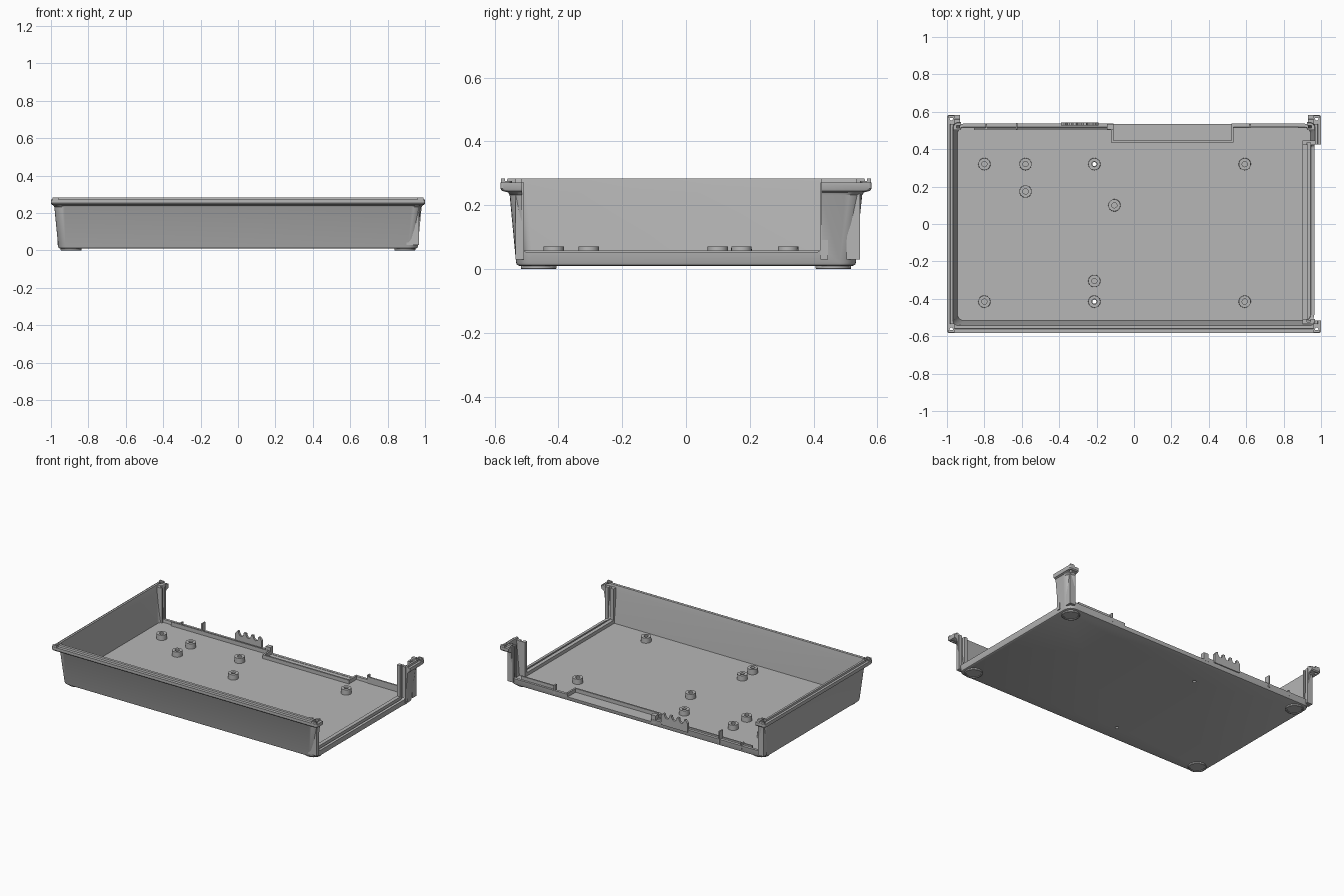
import bpy, bmesh, math

if "Cube" in bpy.data.objects:
    bpy.data.objects.remove(bpy.data.objects["Cube"])

grey = bpy.data.materials.new("plain grey")
grey.diffuse_color = (0.47, 0.47, 0.47, 1)
grey.use_nodes = True
grey.node_tree.nodes["Principled BSDF"].inputs["Base Color"].default_value = grey.diffuse_color


def finish(bm, name):
    bmesh.ops.recalc_face_normals(bm, faces=bm.faces)
    me = bpy.data.meshes.new(name)
    bm.to_mesh(me)
    bm.free()
    me.materials.append(grey)
    ob = bpy.data.objects.new(name, me)
    bpy.context.collection.objects.link(ob)
    return ob


def box(name, x0, x1, y0, y1, z0, z1):
    bm = bmesh.new()
    bmesh.ops.create_cube(bm, size=1)
    for v in bm.verts:
        v.co = ((x0 + x1) / 2 + v.co.x * (x1 - x0), (y0 + y1) / 2 + v.co.y * (y1 - y0),
                (z0 + z1) / 2 + v.co.z * (z1 - z0))
    return finish(bm, name)


def loft(name, rings, cap=True, closed=False):
    """Skin a list of equal-length point rings."""
    bm = bmesh.new()
    vs = [[bm.verts.new(p) for p in r] for r in rings]
    n = len(vs[0])
    pairs = list(zip(vs, vs[1:])) + ([(vs[-1], vs[0])] if closed else [])
    for a, b in pairs:
        for i in range(n):
            j = (i + 1) % n
            bm.faces.new((a[i], a[j], b[j], b[i]))
    if cap and not closed:
        bm.faces.new(vs[0])
        bm.faces.new(vs[-1])
    return finish(bm, name)


def rounded(hx, hy, r, z, seg=6):
    pts = []
    for k, (sx, sy) in enumerate([(1, 1), (-1, 1), (-1, -1), (1, -1)]):
        for i in range(seg + 1):
            a = math.pi / 2 * (k + i / seg)
            pts.append((sx * (hx - r) + r * math.cos(a), sy * (hy - r) + r * math.sin(a), z))
    return pts


def circle(x, y, r, z, n=24):
    return [(x + r * math.cos(2 * math.pi * i / n), y + r * math.sin(2 * math.pi * i / n), z)
            for i in range(n)]


def cut(target, cutter):
    m = target.modifiers.new("cut", 'BOOLEAN')
    m.operation, m.solver, m.object = 'DIFFERENCE', 'EXACT', cutter
    cutter.hide_render = True
    cutter.hide_viewport = False
    bpy.context.view_layer.objects.active = target
    bpy.ops.object.modifier_apply(modifier=m.name)
    bpy.data.objects.remove(cutter)


def prism(name, pts, axis, a, b):
    """Extrude a 2D outline along x or y."""
    put = (lambda p, t: (t, p[0], p[1])) if axis == 'x' else (lambda p, t: (p[0], t, p[1]))
    return loft(name, [[put(p, a) for p in pts], [put(p, b) for p in pts]])


# Tapered tray: half x, half y, corner radius, height, from underside over the rim to the floor
FLOOR = 0.035
profile = [(0.952, 0.523, 0.045, 0.010), (0.958, 0.530, 0.050, 0.013), (0.961, 0.533, 0.052, 0.020),
           (0.982, 0.553, 0.055, 0.232), (0.986, 0.558, 0.045, 0.240), (0.997, 0.577, 0.015, 0.245),
           (1.000, 0.582, 0.010, 0.252), (1.000, 0.582, 0.010, 0.271), (0.984, 0.562, 0.012, 0.271),
           (0.982, 0.560, 0.012, 0.283), (0.968, 0.542, 0.025, 0.283), (0.963, 0.536, 0.035, 0.240),
           (0.944, 0.516, 0.035, FLOOR)]
tray = loft("tray", [rounded(hx, hy, r, z) for hx, hy, r, z in profile])

# Right side opening with rounded lower corners
r, ya, yb, zb = 0.02, -0.515, 0.425, 0.052
side = [(yb, 0.4), (ya, 0.4)]
for cy, a0 in ((ya + r, math.pi), (yb - r, 1.5 * math.pi)):
    side += [(cy + r * math.cos(a0 + i * math.pi / 10), zb + r + r * math.sin(a0 + i * math.pi / 10))
             for i in range(6)]
cut(tray, prism("side_cutter", side, 'x', 0.88, 1.1))

# Back opening, connector recess and corner gaps in the tongue
cut(tray, box("back_cutter", -0.93, 0.93, 0.47, 0.7, 0.055, 0.4))
cut(tray, box("recess_cutter", -0.11, 0.52, 0.46, 0.7, FLOOR + 0.002, 0.4))
for sx in (-1, 1):
    for sy in (-1, 1):
        cx, cy = sx * 0.985, sy * 0.565
        cut(tray, box("corner_cutter", cx - 0.025, cx + 0.025, cy - 0.03, cy + 0.03, 0.2705, 0.4))
        cut(tray, loft("screw_cutter", [circle(sx * 0.977, sy * 0.562, 0.009, z) for z in (0.2, 0.4)]))

# Through holes for two of the board mounts
for y in (0.32, -0.415):
    cut(tray, loft("hole_cutter", [circle(-0.212, y, 0.011, z) for z in (-0.1, 0.2)]))

# Board mounts
for x, y in [(-0.8, 0.32), (-0.58, 0.32), (-0.212, 0.32), (0.592, 0.32), (-0.58, 0.174), (-0.105, 0.1),
             (-0.212, -0.305), (-0.8, -0.415), (-0.212, -0.415), (0.592, -0.415)]:
    ring = [(0.033, FLOOR - 0.005), (0.032, 0.07), (0.014, 0.07), (0.014, FLOOR - 0.005)]
    loft("board_mount", [circle(x, y, q, z) for q, z in ring], closed=True)

# Feet with a shallow recessed centre
for sx in (-1, 1):
    for sy in (-1, 1):
        rings = [(0.056, 0.012), (0.056, 0.002), (0.054, 0.0), (0.046, 0.0), (0.044, 0.004)]
        loft("foot", [circle(sx * 0.892, sy * 0.462, q, z, 32) for q, z in rings])

# Small locating pegs on the rim corners
for sx in (-1, 1):
    for sy in (-1, 1):
        x, y = sx * 0.977, sy * 0.562
        loft("corner_collar", [circle(x, y, q, z, 20) for q, z in
             [(0.016, 0.268), (0.016, 0.276), (0.009, 0.276), (0.009, 0.268)]], closed=True)
        box("corner_peg", x - 0.016, x + 0.016, sy * 0.574 - 0.006, sy * 0.574 + 0.006, 0.268, 0.283)

# Side panel sill and its upright guides
box("side_sill", 0.902, 0.928, -0.515, 0.43, 0.03, 0.058)
for y0, y1 in ((-0.525, -0.508), (0.422, 0.436)):
    box("side_guide_inner", 0.902, 0.926, y0, y1, 0.03, 0.271)
    box("side_guide_outer", 0.944, 0.968, y0, y1, 0.03, 0.271)
box("side_guide_web", 0.902, 0.968, 0.436, 0.446, 0.03, 0.271)
box("side_guide_web", 0.902, 0.968, -0.535, -0.525, 0.03, 0.271)

# Back panel guides in both rear corners
for s in (-1, 1):
    xs = sorted((s * 0.925, s * 0.965))
    box("back_guide_inner", *xs, 0.503, 0.513, 0.03, 0.271)
    box("back_guide_outer", *xs, 0.527, 0.545, 0.03, 0.271)
    xs = sorted((s * 0.95, s * 0.966))
    box("back_guide_web", *xs, 0.505, 0.545, 0.03, 0.271)

# Inner back sills and the wall around the recess
box("back_sill", -0.855, -0.12, 0.502, 0.512, 0.03, 0.062)
box("back_sill", 0.62, 0.88, 0.512, 0.522, 0.03, 0.078)
box("recess_wall", -0.122, 0.532, 0.436, 0.447, 0.03, 0.06)
box("recess_wall", -0.122, -0.11, 0.436, 0.53, 0.03, 0.06)
box("recess_wall", 0.52, 0.532, 0.436, 0.53, 0.03, 0.06)
box("recess_post", -0.145, -0.11, 0.505, 0.535, 0.03, 0.085)

# Thin upright clips on the back edge
box("back_clip", -0.632, -0.622, 0.505, 0.54, 0.03, 0.11)
box("back_clip", -0.795, -0.785, 0.505, 0.535, 0.03, 0.07)
box("back_clip", 0.615, 0.625, 0.512, 0.535, 0.03, 0.09)

# Scalloped cable saddle
saddle = [(-0.39, 0.04), (-0.39, 0.10), (-0.375, 0.12)]
for cx in (-0.345, -0.29, -0.235):
    saddle += [(cx - 0.02 * math.cos(i * math.pi / 6), 0.12 - 0.03 * math.sin(i * math.pi / 6))
               for i in range(7)]
saddle += [(-0.205, 0.12), (-0.19, 0.10), (-0.19, 0.04)]
prism("cable_saddle", saddle, 'y', 0.526, 0.542)

# Crisp edges, smooth curves
bpy.ops.object.select_all(action='DESELECT')
for ob in bpy.context.scene.objects:
    ob.select_set(True)
bpy.context.view_layer.objects.active = tray
bpy.ops.object.shade_smooth_by_angle(angle=math.radians(30))
